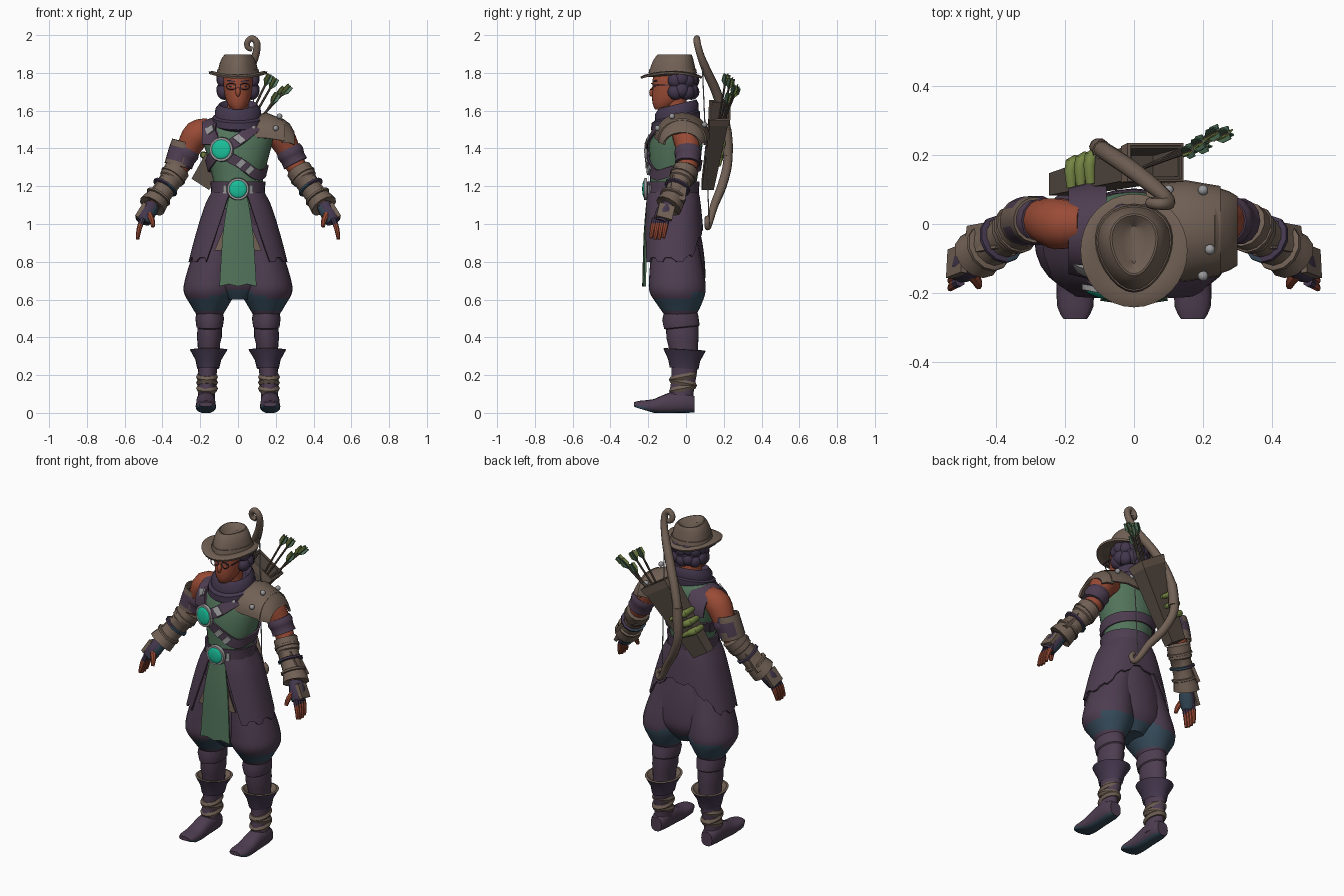
import bpy, bmesh, math
from math import sin, cos, radians, pi
from mathutils import Vector, Matrix, Quaternion, Euler

cube = bpy.data.objects.get("Cube")
if cube:
    bpy.data.objects.remove(cube, do_unlink=True)

PALETTE = {
    "plum cloth": (.076, .047, .081), "dark plum": (.056, .038, .074),
    "green cloth": (.085, .175, .105), "skin": (.32, .07, .036),
    "brown leather": (.165, .118, .09), "dark leather": (.098, .073, .058),
    "teal gem": (.01, .52, .32), "silver": (.32, .32, .33),
    "lime cloth": (.18, .24, .058), "slate blue": (.035, .068, .1)}
MATS, MADE = {}, []
for label, rgb in PALETTE.items():
    m = bpy.data.materials.new(label)
    m.use_nodes = True
    m.diffuse_color = (*rgb, 1)
    m.node_tree.nodes["Principled BSDF"].inputs["Base Color"].default_value = (*rgb, 1)
    MATS[label] = m
PLUM, DARK, GREEN, SKIN, BROWN, LEATHER, TEAL, SILVER, LIME, BLUE = PALETTE


def finish(name, bm, mats, rule=None):
    """Turn a bmesh into a coloured object; rule picks a material per face."""
    bmesh.ops.recalc_face_normals(bm, faces=bm.faces)
    mesh = bpy.data.meshes.new(name)
    for label in ([mats] if isinstance(mats, str) else mats):
        mesh.materials.append(MATS[label])
    if rule:
        for face in bm.faces:
            face.material_index = int(rule(face.calc_center_median()))
    bm.to_mesh(mesh)
    bm.free()
    obj = bpy.data.objects.new(name, mesh)
    bpy.context.collection.objects.link(obj)
    MADE.append(obj)


def grid(name, rows, mat, closed=True, caps=True, thick=0, rule=None):
    """Skin rows of points with quads."""
    bm = bmesh.new()
    vs = [[bm.verts.new(p) for p in row] for row in rows]
    n = len(rows[0])
    for a, b in zip(vs, vs[1:]):
        for i in range(n if closed else n - 1):
            j = (i + 1) % n
            bm.faces.new((a[i], a[j], b[j], b[i]))
    if closed and caps:
        bm.faces.new(vs[0][::-1])
        bm.faces.new(vs[-1])
    if thick:
        bmesh.ops.recalc_face_normals(bm, faces=bm.faces)
        bmesh.ops.solidify(bm, geom=bm.faces[:], thickness=thick)
    finish(name, bm, mat, rule)


def smooth(points, k):
    """Catmull-Rom resampling."""
    P = [Vector(p) for p in points]
    out = []
    for i in range(len(P) - 1):
        a, b, c, d = P[max(i - 1, 0)], P[i], P[i + 1], P[min(i + 2, len(P) - 1)]
        for j in range(k):
            t = j / k
            out.append((b * 2 + (c - a) * t + (a * 2 - b * 5 + c * 4 - d) * t * t
                        + (b * 3 - a - c * 3 + d) * t ** 3) * .5)
    return out + [P[-1]]


def loft(name, rings, mat, n=24, tilt=0, egg=0, sub=2, **kw):
    """Stack of level ellipses: z, centre x, centre y, radius x, radius y."""
    angles = [2 * pi * i / n for i in range(n)]
    grid(name, [[(cx + rx * cos(a) * (1 + egg * sin(a)), cy + ry * sin(a), z + tilt * ry * sin(a))
                 for a in angles] for z, cx, cy, rx, ry in smooth(rings, sub)], mat, **kw)


def tube(name, pts, mat, n=10, sub=3, **kw):
    """Round tube along points given as x, y, z, radius."""
    pts = smooth(pts, sub)
    pos = [Vector(p[:3]) for p in pts]
    last, q, rows = Vector((0, 0, 1)), Quaternion(), []
    for i, p in enumerate(pos):
        t = (pos[min(i + 1, len(pos) - 1)] - pos[max(i - 1, 0)]).normalized()
        q = last.rotation_difference(t) @ q
        last = t
        rows.append([p + q @ Vector((cos(2 * pi * k / n), sin(2 * pi * k / n), 0)) * pts[i][3]
                     for k in range(n)])
    grid(name, rows, mat, **kw)


def prim(name, kind, mat, loc, size, rot=None):
    bm = bmesh.new()
    mx = Matrix.LocRotScale(Vector(loc), rot or Euler(), Vector(size))
    if kind == "box":
        bmesh.ops.create_cube(bm, size=1, matrix=mx)
    elif kind == "ball":
        bmesh.ops.create_uvsphere(bm, u_segments=16, v_segments=10, radius=1, matrix=mx)
    else:
        bmesh.ops.create_cone(bm, cap_ends=True, segments=24, radius1=1, radius2=.95, depth=1, matrix=mx)
    finish(name, bm, mat)


# Torso
TORSO = [(1.08, 0, -.07, .135, .125), (1.2, 0, -.07, .125, .122), (1.3, 0, -.06, .148, .13),
         (1.42, 0, -.055, .18, .143), (1.5, 0, -.035, .19, .128), (1.56, 0, -.03, .14, .105),
         (1.6, 0, -.03, .07, .07)]
loft("torso", TORSO, GREEN, sub=1)


def on_torso(angle, z, off):
    for lo, hi in zip(TORSO, TORSO[1:]):
        if z <= hi[0]:
            break
    ring = Vector(lo).lerp(Vector(hi), (z - lo[0]) / (hi[0] - lo[0]))
    a = radians(angle)
    return Vector((cos(a) * (ring[3] + off), ring[2] + sin(a) * (ring[4] + off), z))


def band(name, path, width, mat, off=.012, k=8):
    """Strap hugging the torso through (angle, height) points."""
    pts, rows, deg = smooth(path, k), [], radians(.16)
    for i, p in enumerate(pts):
        d = pts[min(i + 1, len(pts) - 1)] - pts[max(i - 1, 0)]
        side = Vector((-d.y, d.x * deg)).normalized() * width / 2
        rows.append([on_torso(p.x + side.x / deg * f, p.y + side.y * f, off) for f in (-1, 0, 1)])
    grid(name, rows, mat, closed=False, thick=.01)


band("chest_strap", [(-142, 1.53), (-121, 1.39), (-85, 1.32), (-45, 1.26), (0, 1.28),
                     (90, 1.31), (180, 1.31)], .055, PLUM)
band("cross_strap", [(-62, 1.52), (-92, 1.44), (-121, 1.39), (-160, 1.32), (-200, 1.3)], .055, PLUM, .017)
band("belt", [(-90, 1.185), (0, 1.185), (90, 1.185), (180, 1.185), (270, 1.185)], .08, PLUM, .016)
for i, (angle, z, slope) in enumerate([(-85, 1.32, -.01), (-68, 1.285, -.01), (-88, 1.45, .01),
                                       (-62, 1.185, 0), (-118, 1.185, 0), (-138, 1.5, -.015)]):
    band(f"strap_clasp_{i}", [(angle - 4, z - slope), (angle + 4, z + slope)], .045, SILVER, .024, 2)

# Round medallion and belt buckle
for name, loc, r, aim in (("medallion", (-.088, -.198, 1.395), .066, (-.25, -1, .05)),
                          ("buckle", (0, -.214, 1.185), .06, (0, -1, 0))):
    rot = Vector(aim).to_track_quat('Z', 'Y')
    prim(name + "_rim", "disc", SILVER, loc, (r, r, .016), rot)
    prim(name + "_gem", "ball", TEAL, Vector(loc) + Vector(aim) * .006, (r * .8, r * .8, .012), rot)


# Coat skirt, open at the front, its ragged hem rising towards the back
def squarish(v):
    return math.copysign(abs(v) ** .82, v)


rows = []
for f in (0, .15, .3, .45, .6, .75, .9, 1):
    row = []
    for i in range(61):
        turn = -1 + 2 * i / 60
        back = max(0, abs(turn) < .5 and cos(turn * pi))
        hem = .8 + .17 * back ** 1.5 + .022 * (i // 3 % 2)
        k = f * (1.17 - hem) / .37
        a = radians(90 + turn * (166 - 22 * k))
        row.append((squarish(cos(a)) * (.14 + .122 * k ** .75),
                    -.07 + .004 * k + squarish(sin(a)) * (.137 + .034 * k ** .7), 1.17 - .37 * k))
    rows.append(row)
grid("coat_skirt", rows, PLUM, closed=False, thick=.01)

# Front cloth, with a leather flap behind it
for name, mat, profile in (("tabard", GREEN, [(1.14, .05, -.208), (.95, .08, -.224), (.67, .098, -.232)]),
                           ("under_flap", BROWN, [(1.1, .04, -.195), (.98, .075, -.211), (.86, .125, -.213)])):
    grid(name, [[(x * w, y + .01 * x * x, z + .012 * (z < .7) * (abs(x) == .5)) for x in (-1, -.5, 0, .5, 1)]
                for z, w, y in smooth(profile, 3)], mat, closed=False, thick=.01)

# Seat of the trousers
loft("trouser_seat", [(1.1, 0, -.07, .12, .115), (.9, 0, -.05, .19, .137), (.76, 0, -.045, .21, .147),
                      (.68, 0, -.045, .19, .14), (.6, 0, -.045, .07, .09)], [PLUM, BLUE], sub=3,
     rule=lambda c: c.z < .66)

# Legs, boots and arms, mirrored
for s, side in ((1, "left_"), (-1, "right_")):
    loft(side + "trouser", [(1, s * .08, -.06, .08, .115), (.85, s * .118, -.055, .115, .13),
                            (.72, s * .142, -.048, .135, .147), (.64, s * .15, -.045, .137, .148),
                            (.57, s * .15, -.035, .1, .115), (.52, s * .15, -.03, .07, .085)],
         [PLUM, BLUE], sub=4, rule=lambda c: .535 < c.z < .61 + .4 * max(0, .14 - abs(c.x)) + .03 * (c.y > .02))
    loft(side + "shin", [(.55, s * .15, -.03, .066, .085), (.5, s * .15, -.03, .076, .096),
                         (.455, s * .15, -.022, .07, .094), (.45, s * .15, -.02, .064, .086),
                         (.4, s * .152, -.018, .066, .085), (.37, s * .154, -.015, .06, .08),
                         (.3, s * .155, -.01, .056, .072)], PLUM, sub=1, tilt=.1)
    loft(side + "boot_cuff", [(.235, s * .158, -.01, .058, .076), (.28, s * .157, -.01, .068, .085),
                              (.335, s * .155, -.008, .1, .113)], DARK, sub=1, tilt=-.06, caps=False)
    loft(side + "cuff_lining", [(.335, s * .155, -.008, .1, .113), (.337, s * .155, -.008, .088, .1),
                                (.3, s * .157, -.01, .05, .06)], BROWN, sub=1, tilt=-.06, caps=False)
    loft(side + "boot_shaft", [(.28, s * .158, -.008, .055, .072), (.2, s * .162, -.01, .048, .066),
                               (.1, s * .167, -.025, .045, .064), (.04, s * .168, -.03, .05, .075)], PLUM)
    for i, z in enumerate((.13, .16, .19)):
        loft(f"{side}ankle_wrap_{i}", [(z - .016, s * .164, -.016, .05, .066), (z, s * .164, -.016, .058, .074),
                                       (z + .016, s * .164, -.016, .05, .066)],
             BROWN, tilt=.2 * (-1) ** i, sub=1)
    foot = smooth([(.045, .045, .036, .043), (0, .055, .05, .055), (-.09, .052, .05, .055),
                   (-.17, .036, .054, .037), (-.24, .035, .052, .03), (-.275, .045, .034, .012)], 2)
    grid(side + "boot_foot", [[(s * .17 + rx * squarish(cos(a)), y, max(0, -.3 * (y + .17), zc + rz * squarish(sin(a))))
                               for a in [2 * pi * i / 16 for i in range(16)]] for y, zc, rx, rz in foot],
         [PLUM, BLUE], rule=lambda c: c.z < max(.012, -.3 * (c.y + .17) + .012))

    # Arm, sleeve and bracer
    tube(side + "arm", [(s * .15, 0, 1.5, .06), (s * .215, 0, 1.475, .075), (s * .262, .01, 1.4, .064),
                        (s * .3, .01, 1.32, .055), (s * .34, -.01, 1.26, .05), (s * .45, -.09, 1.1, .04)],
         SKIN, n=14)
    tube(side + "sleeve_band", [(s * .266, .01, 1.4, .066), (s * .278, .01, 1.375, .073),
                                (s * .29, .01, 1.35, .066), (s * .305, .008, 1.32, .068)],
         PLUM, n=14, sub=2)
    tube(side + "bracer", [(s * .315, 0, 1.3, .05), (s * .32, 0, 1.29, .068), (s * .355, -.025, 1.235, .067),
                           (s * .358, -.028, 1.23, .06), (s * .405, -.06, 1.16, .056),
                           (s * .44, -.08, 1.115, .07), (s * .455, -.092, 1.095, .074),
                           (s * .45, -.09, 1.1, .04)], BROWN, n=12, sub=1)
    for i, f in enumerate((.15, .5, .8)):
        c = Vector((s * .325, -.005, 1.28)).lerp(Vector((s * .445, -.085, 1.11)), f)
        d = Vector((s * .12, -.08, -.17)).normalized() * .009
        tube(f"{side}bracer_strap_{i}", [(*(c - d), .062), (*(c - d * .6), .072), (*(c + d * .6), .072),
                                         (*(c + d), .062)], [(BROWN, DARK, BROWN)[i], BLUE], n=12, sub=1,
             rule=lambda p: i == 1 and p.x * s < c.x * s - .02)
    prim(side + "bracer_plate", "box", BROWN, (s * .435, -.04, 1.185), (.02, .085, .15), Euler((-.3, s * -.62, s * .3)))
    tube(side + "glove", [(s * .445, -.085, 1.11, .036), (s * .48, -.115, 1.06, .046),
                          (s * .503, -.135, 1.01, .038)], [DARK, BLUE],
         rule=lambda c: c.x * s < .445 + (1.11 - c.z) * .58)
    prim(side + "hand_plate", "box", BROWN, (s * .512, -.108, 1.065), (.02, .085, .085), Euler((-.3, s * -.5, s * .2)))
    for i in range(4):
        y = -.1 - .022 * i
        tip = .915 + .007 * abs(i - 1.5)
        tube(f"{side}finger_{i}", [(s * .503, y, 1.03, .015), (s * .522, y - .01, .98, .014),
                                   (s * .532, y - .02, tip, .009)], [SKIN, DARK], n=8,
             rule=lambda c: c.z > .995)
    tube(side + "thumb", [(s * .475, -.14, 1.06, .018), (s * .455, -.165, 1.02, .015),
                          (s * .45, -.18, .985, .01)], SKIN, n=8)

# Armoured plate on the right upper arm, with a cloth patch
tube("arm_plate", [(-.285, .012, 1.435, .066), (-.3, .012, 1.38, .07), (-.322, .006, 1.305, .07)],
     [BROWN, PLUM], n=16, rule=lambda c: (1.34 < c.z < 1.41 and abs(c.y - .01) > .025) or c.x > -.27,
     caps=False, thick=.008)


def arch(name, sections, mat):
    """Half hoop over a shoulder: x, base height, depth, rise."""
    grid(name, [[(x, -.02 + ry * cos(pi * i / 14), z + rz * sin(pi * i / 14)) for i in range(15)]
                for x, z, ry, rz in sections], mat, closed=False, thick=.012)


arch("shoulder_guard", [(.035, 1.46, .135, .11), (.15, 1.455, .147, .135), (.25, 1.44, .13, .11)], BROWN)
arch("shoulder_guard_edge", [(.235, 1.43, .128, .13), (.275, 1.43, .115, .1), (.3, 1.42, .1, .065)], BROWN)
arch("right_vest_shoulder", [(-.19, 1.42, .125, .125), (-.13, 1.42, .14, .145), (-.08, 1.42, .14, .155)], PLUM)
for i, (x, a) in enumerate([(.08, 155), (.2, 155), (.22, 112), (.2, 35), (.1, 35)]):
    a = radians(a)
    prim(f"rivet_{i}", "ball", SILVER, (x, -.02 + .144 * cos(a), 1.455 + .124 * sin(a)), (.015, .015, .015))

# Head, scarf and face
loft("neck", [(1.5, 0, -.04, .06, .06), (1.68, 0, -.06, .055, .06)], SKIN)
loft("head", [(1.605, 0, -.128, .03, .035), (1.63, 0, -.113, .052, .062), (1.67, 0, -.09, .068, .09),
              (1.72, 0, -.077, .076, .1), (1.78, 0, -.07, .078, .105), (1.82, 0, -.07, .06, .08)], SKIN)
loft("scarf", [(1.5, 0, -.045, .105, .105), (1.53, 0, -.055, .138, .13), (1.565, 0, -.055, .135, .128),
               (1.575, 0, -.05, .122, .115), (1.61, 0, -.048, .12, .115), (1.635, 0, -.045, .1, .1),
               (1.6, 0, -.045, .07, .07)], DARK, sub=1, tilt=.24)
prim("nose", "ball", SKIN, (0, -.178, 1.7), (.013, .016, .026), Euler((-.25, 0, 0)))
prim("mouth", "box", LEATHER, (0, -.171, 1.658), (.04, .008, .005))
for s, side in ((1, "left_"), (-1, "right_")):
    tube(side + "glasses_rim", [(s * .036 + .025 * cos(t), -.184 + .01 * abs(cos(t)), 1.728 + .017 * sin(t), .0028)
                                for t in [pi * i / 8 for i in range(17)]], DARK, n=6, sub=1)
    prim(side + "eye", "box", DARK, (s * .035, -.164, 1.728), (.02, .006, .006))
    prim(side + "eyebrow", "box", DARK, (s * .035, -.164, 1.757), (.04, .01, .007), Euler((0, s * -.15, s * .3)))
    prim(side + "glasses_arm", "box", DARK, (s * .077, -.12, 1.735), (.004, .11, .005))
    prim(side + "ear", "ball", SKIN, (s * .08, -.065, 1.71), (.012, .02, .03))
prim("hair", "ball", DARK, (0, -.02, 1.735), (.1, .082, .08))
for i in range(9):
    a = radians(-18 + 216 * i / 8)
    for k, z in enumerate((1.7, 1.76)):
        prim(f"hair_lock_{i}_{k}", "ball", DARK, (.076 * cos(a), -.035 + .063 * sin(a), z + .01 * (i % 2)),
             (.04, .043, .043))

# Hat with a wide curled brim and pinched crown
brim = [[(r * cos(a), -.077 + r * 1.06 * sin(a), 1.79 + 1.1 * r * r * cos(a) ** 2 - .01 * (r > .14))
         for a in [2 * pi * i / 32 for i in range(32)]] for r in (.08, .11, .135, .155)]
grid("hat_brim", brim, BROWN, caps=False, thick=.012)
loft("hat_crown", [(1.79, 0, -.07, .108, .125), (1.83, 0, -.07, .1, .118), (1.87, 0, -.066, .088, .105),
                   (1.897, 0, -.06, .068, .09), (1.892, 0, -.06, .054, .078), (1.868, 0, -.06, .012, .055)],
     BROWN, sub=2, egg=.22)
loft("hat_band", [(1.8, 0, -.07, .111, .128), (1.82, 0, -.07, .106, .124)], BROWN, egg=.22)

# Quiver slung diagonally on the back
TOP, BOTTOM = Vector((.06, .178, 1.6)), Vector((-.2, .115, 1.21))


def quiver_ring(t, grow=0):
    u = Vector((.84, 0, -.54)) * (.055 + .035 * t + grow)
    v = Vector((0, .032 + .018 * t + grow, 0))
    c = BOTTOM.lerp(TOP, t)
    return [c + u + v, c - u + v, c - u - v, c + u - v]


grid("quiver", [quiver_ring(0), quiver_ring(1), quiver_ring(1, -.01), quiver_ring(.75, -.01)], LEATHER)
grid("quiver_rim", [quiver_ring(.92, .004), quiver_ring(1.01, .006)], BROWN, caps=False, thick=.008)
for i, t in enumerate((.3, .42, .54)):
    a, b, c, d = quiver_ring(t, .004)
    tube(f"cloth_roll_{i}", [(*a.lerp(b, .3), .01), (*a.lerp(b, .65), .017), (*b, .02), (*b.lerp(c, .85), .015)], LIME)

# Arrows with crossed feathers
for i, tip in enumerate([(.17, .215, 1.79), (.2, .24, 1.77), (.275, .265, 1.73), (.245, .27, 1.72), (.21, .23, 1.69)]):
    tip, foot = Vector(tip), Vector((.03 + .015 * i, .165 + .006 * i, 1.5))
    d = (tip - foot).normalized()
    tube(f"arrow_shaft_{i}", [(*foot, .006), (*tip, .006)], LEATHER, n=6, sub=1)
    for k in range(3):
        w = Quaternion(d, k * pi / 3) @ d.orthogonal().normalized()
        grid(f"feather_{i}_{k}", [[tip - d * h - w * r, tip - d * h + w * r]
                                  for h, r in ((0, .02), (.035, .022), (.065, .004))],
             GREEN if k else LIME, closed=False, thick=.004)

# Recurve bow and string
tube("bow", [(.075, .066, 1.925, .013), (.052, .064, 1.935, .015), (.05, .06, 1.963, .016),
             (.075, .058, 1.983, .017), (.1, .06, 1.955, .019), (.092, .078, 1.89, .02), (.055, .11, 1.81, .024),
             (-.01, .16, 1.7, .026), (-.07, .2, 1.57, .025), (-.1, .22, 1.45, .025), (-.1, .22, 1.32, .025),
             (-.05, .19, 1.2, .025), (.02, .15, 1.1, .022), (.07, .125, 1.01, .018), (.1, .115, .982, .016),
             (.115, .112, 1.01, .014), (.095, .112, 1.035, .013)], BROWN, sub=4)
tube("bow_grip", [(-.092, .214, 1.5, .028), (-.1, .22, 1.42, .029), (-.1, .22, 1.36, .028)], BROWN)
tube("bow_string", [(.085, .085, 1.87, .003), (.075, .122, 1.03, .003)], SILVER, n=6, sub=1)

# Smooth shading with crisp edges
bpy.ops.object.select_all(action='DESELECT')
for obj in MADE:
    obj.select_set(True)
bpy.context.view_layer.objects.active = MADE[0]
bpy.ops.object.shade_smooth_by_angle(angle=radians(38))
